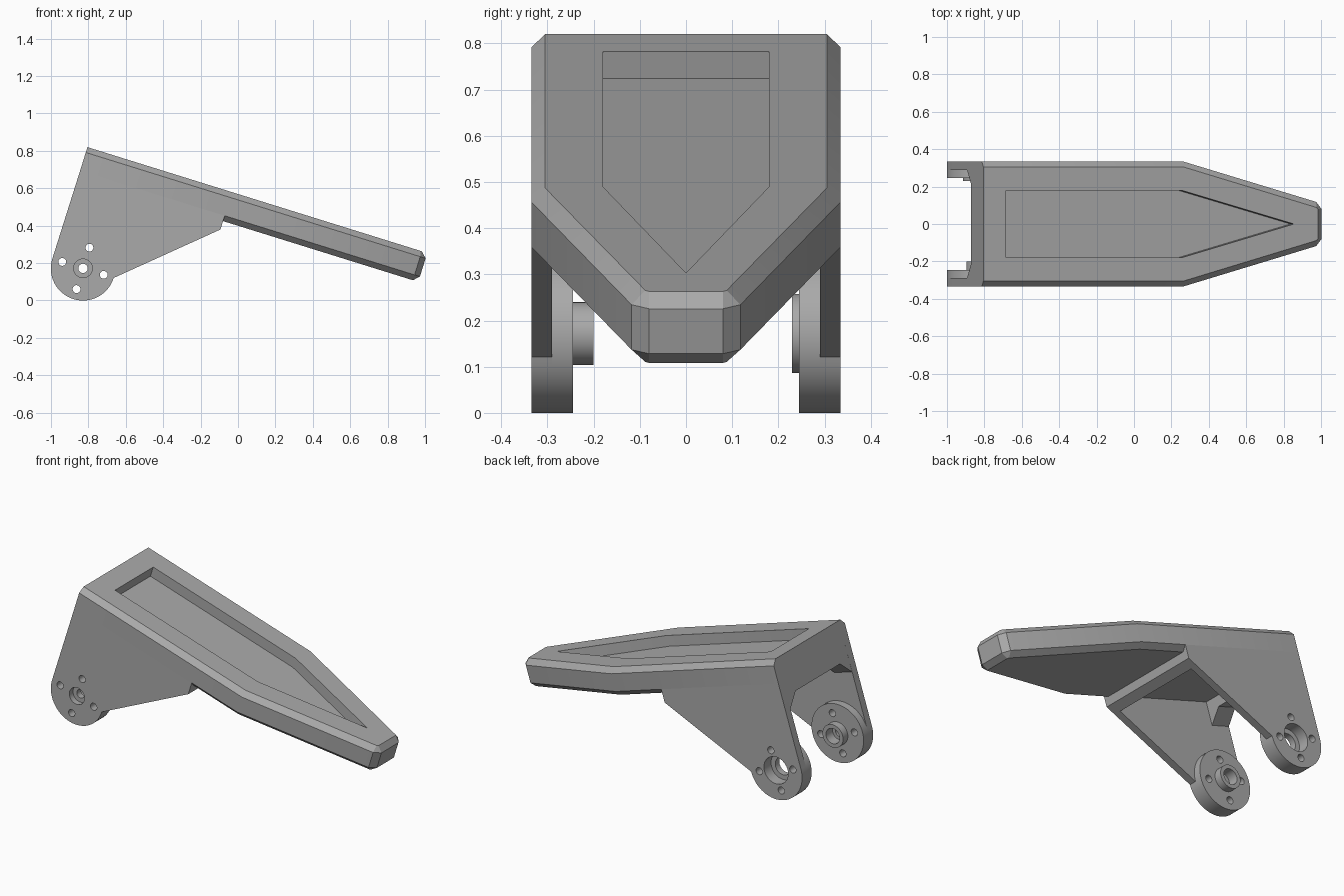
import bpy, bmesh, math
from mathutils import Matrix, Vector

if "Cube" in bpy.data.objects:
    bpy.data.objects.remove(bpy.data.objects["Cube"], do_unlink=True)

grey = bpy.data.materials.new("grey metal")
grey.use_nodes = True
COLOUR = (0.4, 0.4, 0.4, 1)
grey.diffuse_color = COLOUR
grey.node_tree.nodes["Principled BSDF"].inputs["Base Color"].default_value = COLOUR

# Tilted working frame: u runs down the deck, y across, w out of the deck
TILT = math.radians(17.3)
FRAME = Matrix.Translation((-0.805, 0, 0.82)) @ Matrix.Rotation(TILT, 4, 'Y')
HUB_U, HUB_W, HUB_R = 0.17, -0.626, 0.172
HALF, INNER, HUB_IN = 0.335, 0.29, 0.245


def loft(name, rings):
    """Closed solid through rings of equal length."""
    bm = bmesh.new()
    loops = [[bm.verts.new(FRAME @ Vector(p)) for p in ring] for ring in rings]
    n = len(loops[0])
    for a, b in zip(loops, loops[1:]):
        for i in range(n):
            j = (i + 1) % n
            bm.faces.new((a[i], a[j], b[j], b[i]))
    bm.faces.new(loops[0][::-1])
    bm.faces.new(loops[-1])
    bmesh.ops.recalc_face_normals(bm, faces=bm.faces)
    mesh = bpy.data.meshes.new(name)
    bm.to_mesh(mesh)
    bm.free()
    mesh.materials.append(grey)
    obj = bpy.data.objects.new(name, mesh)
    bpy.context.collection.objects.link(obj)
    return obj


def across(name, profile, y0, y1):
    """Extrude a (u, w) profile along y."""
    return loft(name, [[(u, y, w) for u, w in profile] for y in (y0, y1)])


def outline(half, w):
    """Mirror a half outline of (u, y) about the centre line."""
    return [(u, y, w) for u, y in half] + [(u, -y, w) for u, y in half[::-1]]


def circle(u, w, r, n=48):
    return [(u + r * math.cos(math.tau * i / n), w + r * math.sin(math.tau * i / n))
            for i in range(n)]


def cut(obj, cutters):
    for c in cutters:
        m = obj.modifiers.new("cut", 'BOOLEAN')
        m.object, m.operation, m.solver = c, 'DIFFERENCE', 'EXACT'
        c.hide_render = True
    bpy.context.view_layer.update()
    dg = bpy.context.evaluated_depsgraph_get()
    mesh = bpy.data.meshes.new_from_object(obj.evaluated_get(dg))
    obj.modifiers.clear()
    obj.data = mesh


def discard(cutters):
    for c in cutters:
        bpy.data.objects.remove(c, do_unlink=True)


parts = []

# Deck: bevelled tapering slab
wide = [(0, HALF), (1.125, HALF), (1.873, 0.118), (1.903, 0.08)]
narrow = [(0, 0.305), (1.12, 0.305), (1.866, 0.088), (1.873, 0.08)]
deck = loft("deck", [outline(narrow, -0.162), outline(wide, -0.132),
                     outline(wide, -0.03), outline(narrow, 0)])

# Pointed recess in the deck top
pocket = [(0.125, 0.18), (1.11, 0.18), (1.735, 0.001)]
recess = loft("recess_cutter", [outline(pocket, -0.062), outline(pocket, 0.1)])
cut(deck, [recess])
discard([recess])
parts.append(deck)

# Side plates with rounded feet, hubs and bearing bosses
arc = [(HUB_U + HUB_R * math.cos(a), HUB_W + HUB_R * math.sin(a))
       for a in (-math.pi + math.pi * i / 32 for i in range(33))]
plate = [(0, -0.132)] + arc + [(0.81, -0.209), (0.81, -0.132)]
# side: (sign, boss radius, boss inner y, [(bore radius, from y, to y)])
SIDES = {
    "right": (-1, 0.068, 0.2, [(0.05, 0.3, 0.4), (0.025, 0.1, 0.4), (0.045, 0.1, 0.262)]),
    "left": (1, 0.086, 0.23, [(0.08, 0.268, 0.4), (0.052, 0.1, 0.4)]),
}
for side, (s, boss_r, boss_y, bores) in SIDES.items():
    leg = across(side + "_side_plate", plate, s * INNER, s * HALF)
    hub = across(side + "_hub", circle(HUB_U, HUB_W, HUB_R, 64), s * HUB_IN, s * INNER)
    boss = across(side + "_boss", circle(HUB_U, HUB_W, boss_r), s * boss_y, s * (HUB_IN + 0.01))
    cutters = [across("bore_cutter", circle(HUB_U, HUB_W, r), s * a, s * b)
               for r, a, b in bores]
    for k in range(4):
        a = math.pi / 2 * k
        spot = circle(HUB_U + 0.116 * math.cos(a), HUB_W + 0.116 * math.sin(a), 0.021, 24)
        cutters.append(across("bolt_cutter", spot, s * 0.1, s * 0.4))
    for obj in (leg, hub):
        cut(obj, cutters)
    cut(boss, cutters[:len(bores)])
    discard(cutters)
    parts += [leg, hub, boss]

    # Corner gusset between the back wall and the plate
    corner = [(s * 0.21, -0.22), (s * INNER, -0.295), (s * INNER, -0.22)]
    parts.append(loft(side + "_gusset", [[(u, y, w) for y, w in corner] for u in (0, 0.12)]))

# Cross walls under the deck
parts.append(across("back_wall", [(0, -0.162), (0, -0.22), (0.12, -0.22), (0.12, -0.162)],
                    -INNER, INNER))
parts.append(across("front_wall", [(0.765, -0.15), (0.765, -0.249), (0.81, -0.209), (0.81, -0.15)],
                    -INNER, INNER))

# Smooth round surfaces, keep edges sharp
for obj in bpy.context.selected_objects:
    obj.select_set(False)
for obj in parts:
    obj.select_set(True)
bpy.context.view_layer.objects.active = deck
bpy.ops.object.shade_smooth_by_angle(angle=math.radians(25))
